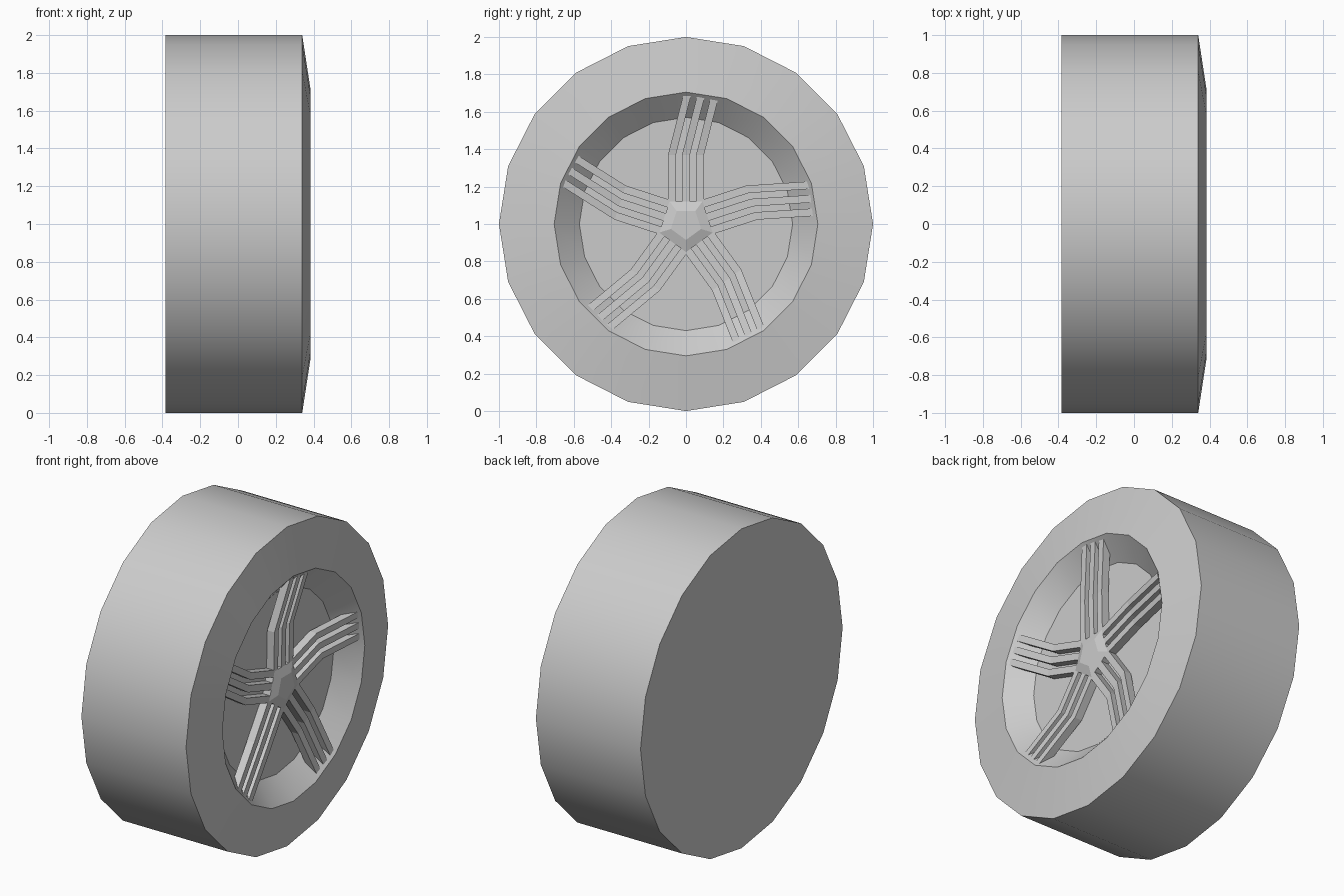
import bpy, bmesh, math
from mathutils import Matrix, Vector

if "Cube" in bpy.data.objects:
    bpy.data.objects.remove(bpy.data.objects["Cube"])

grey = bpy.data.materials.new("plain_grey")
grey.use_nodes = True
GREY = (0.6, 0.6, 0.6, 1)
grey.diffuse_color = GREY
grey.node_tree.nodes["Principled BSDF"].inputs["Base Color"].default_value = GREY
CENTRE = Vector((0, 0, 1))


def finish(name, bm, smooth=False):
    bmesh.ops.recalc_face_normals(bm, faces=bm.faces)
    mesh = bpy.data.meshes.new(name)
    bm.to_mesh(mesh)
    bm.free()
    mesh.materials.append(grey)
    obj = bpy.data.objects.new(name, mesh)
    obj.location = CENTRE
    bpy.context.collection.objects.link(obj)
    if smooth:
        bpy.ops.object.select_all(action="DESELECT")
        obj.select_set(True)
        bpy.context.view_layer.objects.active = obj
        bpy.ops.object.shade_smooth_by_angle(angle=math.radians(30))
    return obj


def lathe(name, profile, sides, start=0.0, smooth=False):
    """Closed solid around the x axis from (x, radius) points."""
    bm = bmesh.new()
    rings = []
    for x, r in profile:
        angles = [start + math.tau * i / sides for i in range(sides)]
        rings.append([bm.verts.new((x, r * math.cos(a), r * math.sin(a))) for a in angles])
    for a, b in zip(rings, rings[1:]):
        for i in range(sides):
            j = (i + 1) % sides
            bm.faces.new((a[i], a[j], b[j], b[i]))
    bm.faces.new(rings[0])
    bm.faces.new(rings[-1])
    return finish(name, bm, smooth)


# Tyre with dished front, recessed wall and inner disc
lathe("tyre", [(-0.385, 1), (0.34, 1), (0.385, 0.705), (0.265, 0.57)], 20, smooth=True)

# Five-sided hub cap with bevelled rim, a corner pointing down
lathe("hub_cap", [(0.26, 0.15), (0.315, 0.15), (0.335, 0.085)], 5, -math.pi / 2)

# Spokes: five groups of three bent bars
WIDTH, THICK = 0.042, 0.05
PATH = [(0.315, 0, 0.12), (0.32, 0, 0.37), (0.372, 0.08, 0.685)]  # front x, sideways, radius


def spoke_bar(bm, offset, turn):
    sections = []
    for x, side, radius in PATH:
        y = offset + side
        corners = [(x, y - WIDTH / 2), (x, y + WIDTH / 2),
                   (x - THICK, y + WIDTH / 2), (x - THICK, y - WIDTH / 2)]
        sections.append([bm.verts.new(turn @ Vector((cx, cy, radius))) for cx, cy in corners])
    for a, b in zip(sections, sections[1:]):
        for i in range(4):
            j = (i + 1) % 4
            bm.faces.new((a[i], a[j], b[j], b[i]))
    bm.faces.new(sections[0])
    bm.faces.new(sections[-1])


for k in range(5):
    bm = bmesh.new()
    turn = Matrix.Rotation(math.tau * k / 5, 3, "X")
    for offset in (-0.075, 0, 0.075):
        spoke_bar(bm, offset, turn)
    finish(f"spoke_group_{k + 1}", bm)
